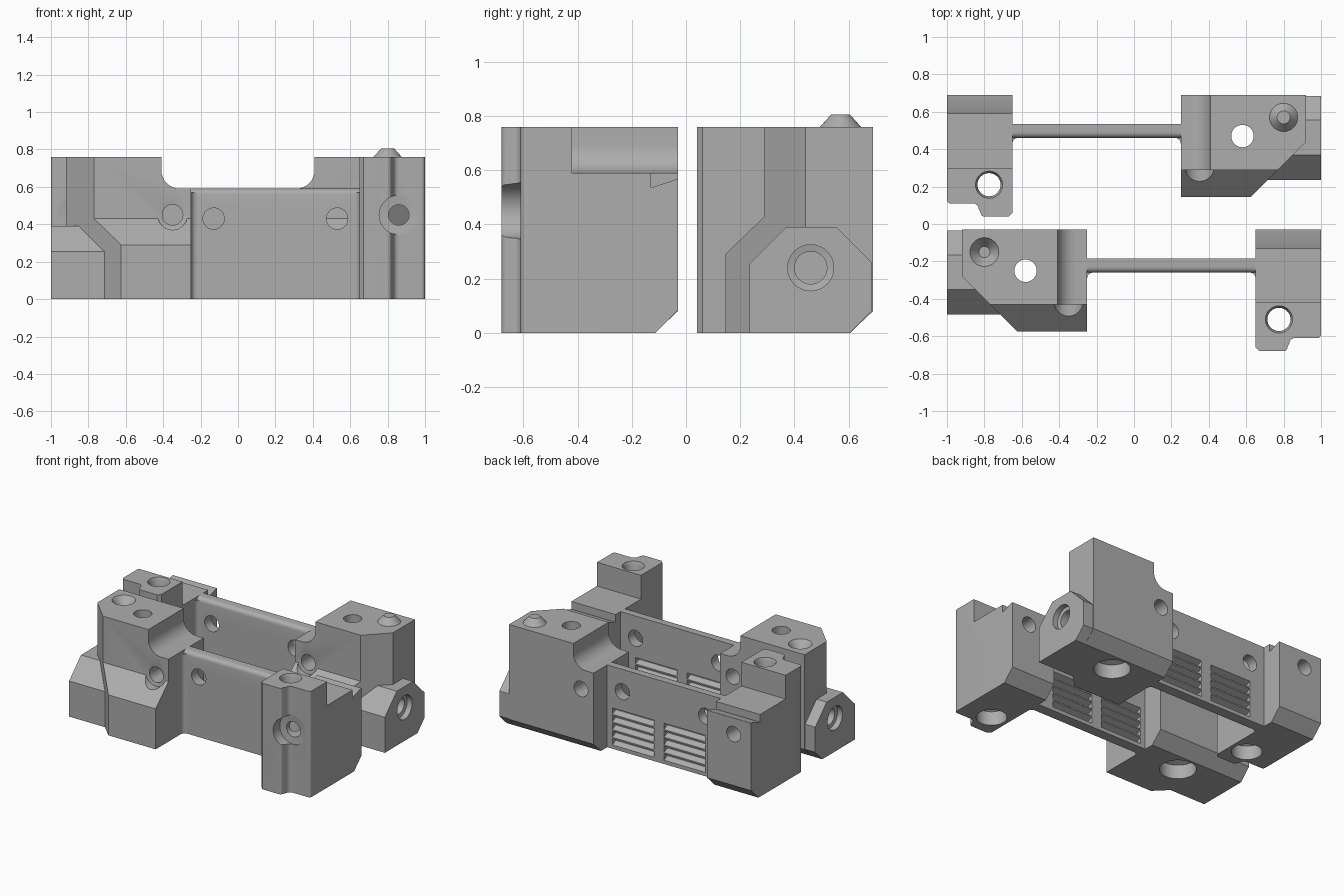
import bpy, bmesh
from math import sin, cos, pi, radians
from mathutils import Vector

if "Cube" in bpy.data.objects:
    bpy.data.objects.remove(bpy.data.objects["Cube"])

grey = bpy.data.materials.new("machined_grey")
grey.use_nodes = True
grey.diffuse_color = (0.42, 0.42, 0.42, 1)
grey.node_tree.nodes["Principled BSDF"].inputs["Base Color"].default_value = grey.diffuse_color

# Current placement: x mirror sign and y shift of the half being built
place = {"side": 1, "shift": 0.0}


def arc(cx, cy, r, start, end, n=6):
    angles = [radians(start + (end - start) * i / n) for i in range(n + 1)]
    return [(cx + r * cos(a), cy + r * sin(a)) for a in angles]


def loft(name, rings):
    """Close a solid through rings of 3D points."""
    bm = bmesh.new()
    loops = [[bm.verts.new((place["side"] * x, y + place["shift"], z)) for x, y, z in r] for r in rings]
    n = len(loops[0])
    for a, b in zip(loops, loops[1:]):
        for i in range(n):
            bm.faces.new((a[i], a[(i + 1) % n], b[(i + 1) % n], b[i]))
    bm.faces.new(loops[0])
    bm.faces.new(loops[-1])
    bmesh.ops.recalc_face_normals(bm, faces=bm.faces)
    mesh = bpy.data.meshes.new(name)
    bm.to_mesh(mesh)
    bm.free()
    mesh.materials.append(grey)
    obj = bpy.data.objects.new(name, mesh)
    bpy.context.collection.objects.link(obj)
    return obj


def lift(axis, u, v, w):
    return {"x": (w, u, v), "y": (u, w, v), "z": (u, v, w)}[axis]


def prism(name, axis, profile, lo, hi):
    return loft(name, [[lift(axis, u, v, w) for u, v in profile] for w in (lo, hi)])


def turned(name, axis, centre, steps, sides=32):
    """Round solid from (position, radius) steps along an axis."""
    rings = []
    for w, r in steps:
        ring = arc(*centre, r, 0, 360, sides)[:-1]
        rings.append([lift(axis, u, v, w) for u, v in ring])
    return loft(name, rings)


def combine(obj, tool, operation="DIFFERENCE"):
    tool.hide_render = True
    mod = obj.modifiers.new("shape", "BOOLEAN")
    mod.operation, mod.solver, mod.object = operation, "EXACT", tool
    bpy.context.view_layer.objects.active = obj
    bpy.ops.object.modifier_apply(modifier=mod.name)
    bpy.data.objects.remove(tool)


def drill(obj, axis, centre, steps, sides=32):
    combine(obj, turned("drill", axis, centre, steps, sides))


def finish(obj):
    bpy.ops.object.select_all(action="DESELECT")
    obj.select_set(True)
    bpy.context.view_layer.objects.active = obj
    bpy.ops.object.shade_smooth_by_angle(angle=radians(30))


def end_block(label):
    # Stepped body with a sloping front and a chamfered back foot
    block = prism(label + "_end_block", "x", [
        (-0.03, 0.76), (-0.43, 0.76), (-0.43, 0.43), (-0.575, 0.29),
        (-0.575, 0), (-0.115, 0), (-0.03, 0.08)], -0.92, -0.25)
    # Rounded saddle beside the web
    combine(block, prism("saddle", "y",
            [(-0.41, 0.9)] + arc(-0.31, 0.69, 0.1, 180, 270, 8) + [(-0.1, 0.59), (-0.1, 0.9)], -0.9, 0.2))
    # Vertical diagonal corner
    combine(block, prism("corner", "z", [(-0.62, -0.58), (-0.925, -0.275), (-1.2, -0.275),
                                        (-1.2, -0.8), (-0.62, -0.8)], -0.1, 1))
    # Side boss
    boss = prism("boss", "x", [(-0.485, 0), (-0.485, 0.255), (-0.35, 0.39), (-0.165, 0.39),
                               (-0.035, 0.26), (-0.035, 0.08), (-0.115, 0)], -1, -0.6)
    combine(block, boss, "UNION")
    # Bores: side socket, front bolt, vertical bolt
    drill(block, "x", (-0.26, 0.24), [(-1.1, 0.085), (-0.96, 0.085), (-0.955, 0.06), (-0.78, 0.06)])
    drill(block, "y", (-0.35, 0.45), [(-0.8, 0.08), (-0.43, 0.08), (-0.425, 0.055), (0.1, 0.055)])
    drill(block, "z", (-0.58, -0.25), [(-0.1, 0.12), (0.1, 0.12), (0.12, 0.06), (0.9, 0.06)])
    return block


def guide_column(label):
    # Post outline with a relieved front corner
    outline = ([(0.65, -0.03), (0.65, -0.66), (0.67, -0.68)] + arc(0.80, -0.66, 0.02, -90, 0)
               + arc(0.86, -0.64, 0.03, 180, 90) + arc(0.98, -0.59, 0.02, -90, 0) + [(1, -0.03)])
    post = prism(label + "_guide_column", "z", outline, 0, 0.76)
    # Low rear ledge with a catch groove, and the chamfered back foot
    combine(post, prism("ledge", "x", [(-0.42, 1), (-0.42, 0.59), (-0.13, 0.59), (-0.13, 0.535),
                                      (-0.04, 0.565), (0.1, 0.565), (0.1, 1)], 0.5, 1.2))
    combine(post, prism("foot", "x", [(-0.215, -0.1), (0.1, -0.1), (0.1, 0.21)], 0.5, 1.2))
    drill(post, "z", (0.775, -0.51), [(-0.1, 0.1), (0.1, 0.1), (0.12, 0.062), (0.735, 0.062),
                                      (0.765, 0.075), (0.9, 0.075)])
    drill(post, "y", (0.86, 0.45), [(-0.8, 0.105), (-0.605, 0.105), (-0.6, 0.055), (0.1, 0.055)])
    return post


def web(label):
    # Thin plate with a rounded front top edge
    plate = prism(label + "_web", "x", [(-0.185, 0), (-0.26, 0), (-0.26, 0.56)]
                  + arc(-0.23, 0.56, 0.03, 180, 90) + [(-0.185, 0.59)], -0.25, 0.65)
    for x in (-0.13, 0.53):
        drill(plate, "y", (x, 0.43), [(-0.5, 0.057), (0.1, 0.057)])
    # Two panels of sawtooth grip grooves on the back
    for x in (-0.21, 0.2):
        for i in range(5):
            z = 0.025 + i * 0.055
            combine(plate, prism("groove", "x", [(-0.18, z), (-0.225, z + 0.02), (-0.225, z + 0.03),
                                                (-0.18, z + 0.05)], x, x + 0.33))
    # Front corner fillets
    for x, s in ((-0.25, 1), (0.65, -1)):
        curve = [(x + s * (0.03 - 0.03 * cos(a * pi / 12)), -0.29 + 0.03 * sin(a * pi / 12)) for a in range(7)]
        finish(prism(label + "_web_fillet", "z", [(x, -0.26)] + curve, 0, 0.57))
    return plate


for label, side, shift in (("front", 1, 0.0), ("back", -1, 0.72)):
    place.update(side=side, shift=shift)
    block = end_block(label)
    if label == "front":
        drill(block, "z", (-0.8, -0.15), [(0.7, 0.03), (0.77, 0.085)])
    else:
        finish(turned("locating_peg", "z", (-0.8, -0.15), [(0.755, 0.08), (0.805, 0.035)]))
    for part in (block, guide_column(label), web(label)):
        finish(part)
